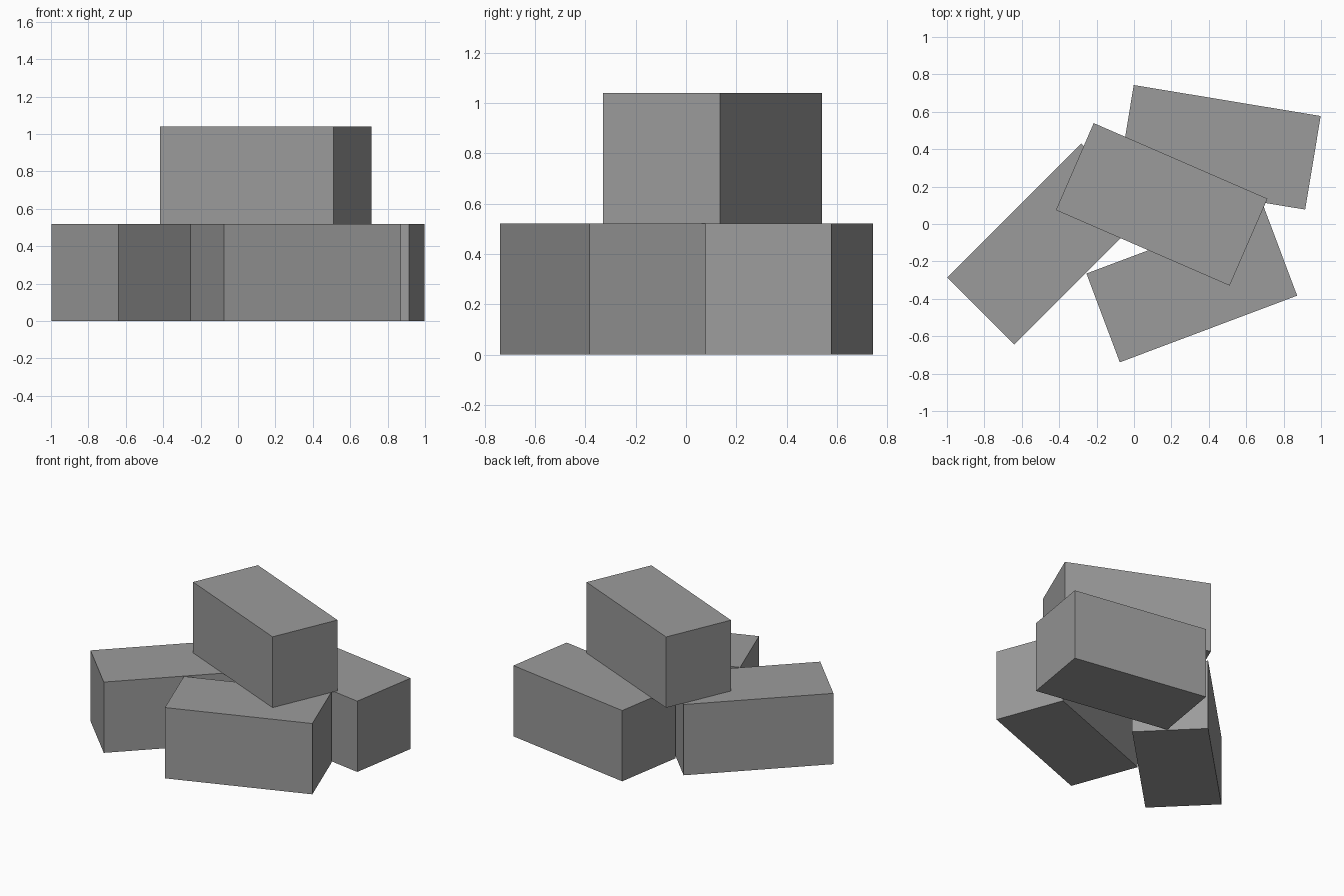
import bpy
from math import radians

cube = bpy.data.objects.get("Cube")
if cube:
    bpy.data.objects.remove(cube, do_unlink=True)

# One plain stone grey
GREY = (0.33, 0.33, 0.33, 1.0)
stone = bpy.data.materials.new("stone_grey")
stone.use_nodes = True
stone.diffuse_color = GREY
bsdf = next(n for n in stone.node_tree.nodes if n.type == 'BSDF_PRINCIPLED')
bsdf.inputs["Base Color"].default_value = GREY

LENGTH, WIDTH, HEIGHT = 1.013, 0.507, 0.52


def block(name, x, y, layer, turn):
    """Add one brick of the pile, resting on the given layer."""
    bpy.ops.mesh.primitive_cube_add(size=1, location=(x, y, HEIGHT * (layer + 0.5)),
                                    rotation=(0, 0, radians(turn)))
    obj = bpy.context.object
    obj.name = name
    obj.scale = (LENGTH, WIDTH, HEIGHT)
    obj.data.materials.append(stone)


# Three bricks on the ground, one across the top
block("right_brick", -0.461, -0.107, 0, 45)
block("front_brick", 0.309, -0.324, 0, 20.6)
block("back_brick", 0.457, 0.41, 0, -9.4)
block("top_brick", 0.148, 0.105, 1, -23.5)
